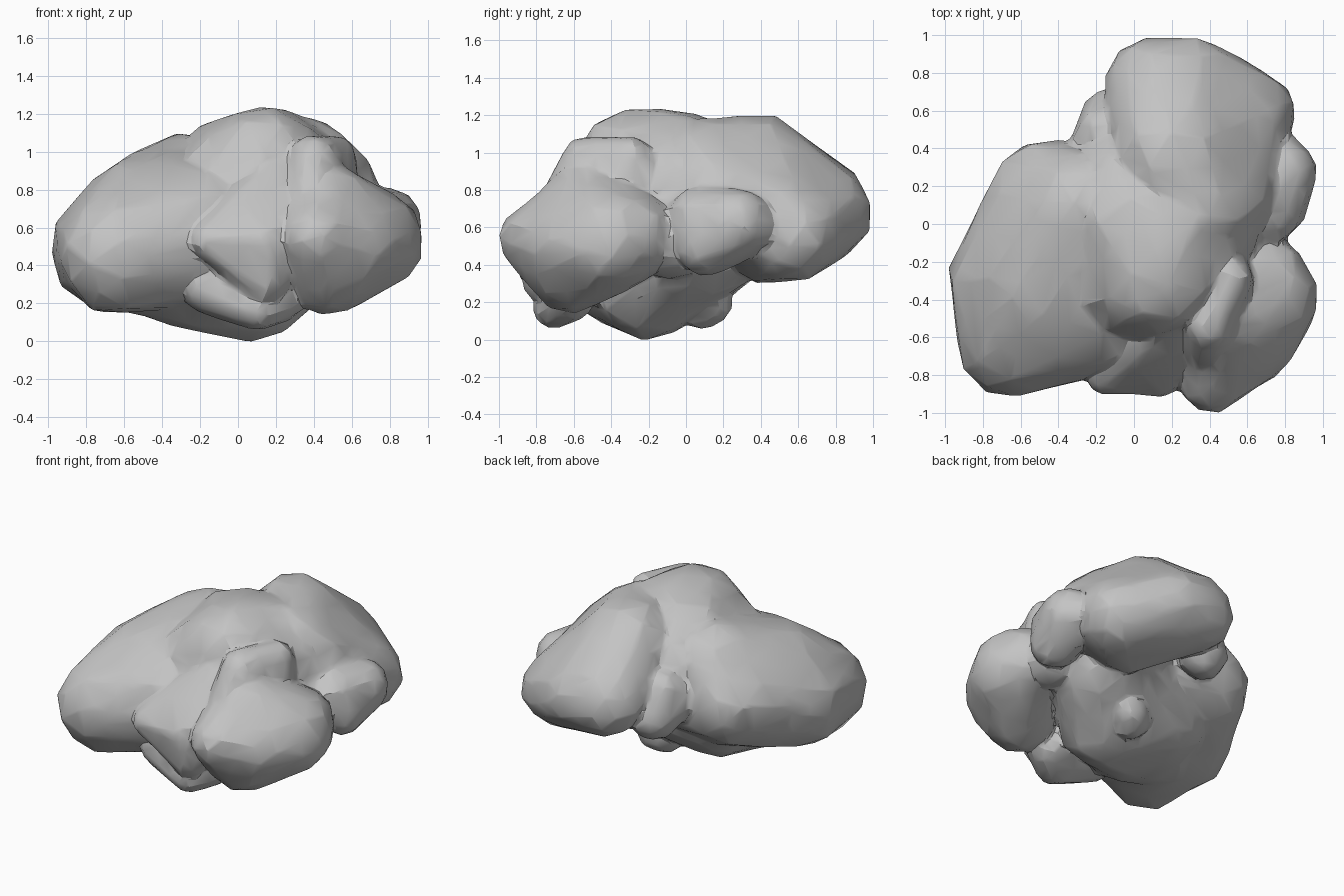
import bpy
import bmesh
import random
from mathutils import Vector, Euler, noise

random.seed(4)

default_cube = bpy.data.objects.get("Cube")
if default_cube:
    bpy.data.objects.remove(default_cube, do_unlink=True)

# Single stone colour
stone = bpy.data.materials.new("stone_grey")
stone.use_nodes = True
stone_colour = (0.55, 0.55, 0.55, 1)
stone.diffuse_color = stone_colour
stone.node_tree.nodes["Principled BSDF"].inputs["Base Color"].default_value = stone_colour

lumps = []


def faceted_ball(bm, centre, radius):
    """Add a randomly turned, slightly uneven ball to the mesh."""
    turn = Euler([random.uniform(0, 6) for axis in range(3)]).to_matrix()
    ball = bmesh.ops.create_icosphere(bm, subdivisions=2, radius=radius)
    for vert in ball["verts"]:
        uneven = random.uniform(0.99, 1.05)
        vert.co = turn @ vert.co * uneven + Vector(centre)


def rock_lump(name, *balls):
    """Wrap a tight skin around a few balls to make one chipped boulder."""
    bm = bmesh.new()
    for x, y, z, radius in balls:
        faceted_ball(bm, (x, y, z), radius)

    # Keep only the outer skin
    bmesh.ops.delete(bm, geom=bm.edges[:], context="EDGES_FACES")
    bmesh.ops.convex_hull(bm, input=bm.verts[:], use_existing_faces=False)
    loose = [vert for vert in bm.verts if not vert.link_faces]
    bmesh.ops.delete(bm, geom=loose, context="VERTS")

    # Break up long flats and roughen them gently
    long_edges = [edge for edge in bm.edges if edge.calc_length() > 0.25]
    bmesh.ops.subdivide_edges(bm, edges=long_edges, cuts=1)
    bmesh.ops.triangulate(bm, faces=bm.faces[:])
    bmesh.ops.recalc_face_normals(bm, faces=bm.faces[:])
    bm.normal_update()
    shifts = [vert.normal * noise.noise(vert.co * 4) * 0.02 for vert in bm.verts]
    for vert, shift in zip(bm.verts, shifts):
        vert.co += shift

    mesh = bpy.data.meshes.new(name)
    bm.to_mesh(mesh)
    bm.free()
    mesh.materials.append(stone)
    lump = bpy.data.objects.new(name, mesh)
    bpy.context.collection.objects.link(lump)
    lumps.append(lump)


# Large masses
rock_lump("left_boulder",
          (-.66, -.3, .47, .32), (-.63, -.61, .45, .31), (-.5, -.35, .63, .34),
          (-.44, .14, .6, .31), (-.2, -.43, .55, .37), (-.1, .05, .62, .37),
          (-.27, .08, .77, .32))
rock_lump("base_boulder",
          (.08, -.2, .3, .3), (-.25, -.35, .35, .28), (-.5, -.35, .4, .28),
          (-.28, .03, .37, .25), (.35, 0, .5, .3), (.3, .28, .5, .2))
rock_lump("top_ridge",
          (.12, -.26, .88, .35), (.22, 0, .85, .35), (-.05, -.28, .72, .35),
          (.4, .05, .75, .3), (-.02, 0, .83, .34), (-.05, .18, .75, .32))
rock_lump("back_boulder",
          (.2, .36, .87, .33), (.1, .74, .68, .25), (.3, .74, .67, .25),
          (.6, .57, .55, .25), (.48, .15, .78, .27), (.45, .45, .58, .29),
          (.33, .1, .85, .33))
rock_lump("front_left_side_boulder",
          (.42, -.8, .53, .19), (.73, -.4, .52, .25), (.68, -.3, .55, .24),
          (.48, -.6, .4, .26), (.46, -.52, .71, .23), (.6, -.63, .5, .24))

# Smaller wedged stones
rock_lump("front_crest",
          (.39, -.54, .94, .13), (.5, -.3, .96, .12), (.37, -.64, .75, .13),
          (.5, -.35, .7, .15), (.46, -.22, .85, .14))
rock_lump("front_wedge",
          (-.15, -.8, .53, .1), (.12, -.78, .5, .14), (.15, -.75, .32, .13),
          (.2, -.5, .82, .16), (.25, -.6, .6, .2))
rock_lump("front_foot",
          (-.17, -.64, .27, .13), (.1, -.7, .17, .11), (.2, -.62, .23, .14))
rock_lump("left_side_stone",
          (.82, .3, .6, .15), (.8, .28, .64, .17), (.7, .08, .64, .18),
          (.75, .1, .5, .16), (.73, .38, .6, .14))
rock_lump("left_gap_stone",
          (.6, -.08, .52, .21), (.5, 0, .6, .22))
rock_lump("back_gap_stone",
          (-.13, .56, .54, .16), (-.16, .48, .72, .14), (-.2, .4, .65, .15))
rock_lump("under_stone",
          (.1, .08, .18, .13), (.15, .13, .2, .12), (.2, .1, .35, .15))

# Fuse the lumps into one weathered rock
bpy.ops.object.select_all(action="DESELECT")
for lump in lumps:
    lump.select_set(True)
rock = lumps[0]
bpy.context.view_layer.objects.active = rock
bpy.ops.object.join()
rock.name = rock.data.name = "weathered_rock"

skin = rock.modifiers.new("fused_skin", "REMESH")
skin.mode = "VOXEL"
skin.voxel_size = 0.02
wear = rock.modifiers.new("wear", "SMOOTH")
wear.iterations = 1
chips = rock.modifiers.new("chipped_facets", "DECIMATE")
chips.ratio = 0.045
for name in [modifier.name for modifier in rock.modifiers]:
    bpy.ops.object.modifier_apply(modifier=name)

# Settle the rock on the ground
lowest = min(vert.co.z for vert in rock.data.vertices)
for vert in rock.data.vertices:
    vert.co.z -= lowest

# Worn surfaces with crisp chipped edges
bpy.ops.object.shade_smooth_by_angle(angle=0.4)
